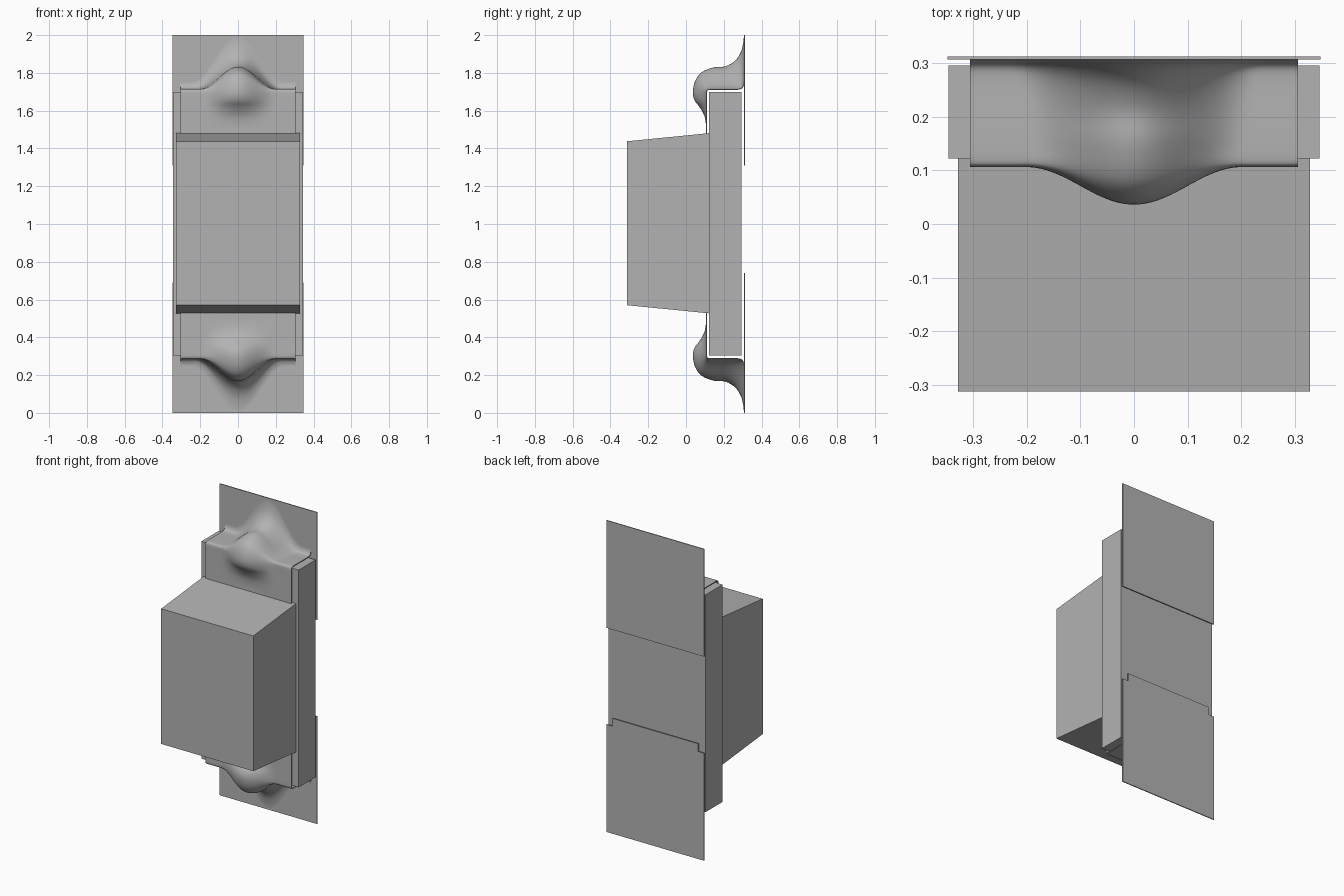
import bpy, bmesh, math
from mathutils import Vector

if "Cube" in bpy.data.objects:
    bpy.data.objects.remove(bpy.data.objects["Cube"])

grey = bpy.data.materials.new("plain grey")
grey.diffuse_color = (0.45, 0.45, 0.45, 1)
grey.use_nodes = True
grey.node_tree.nodes["Principled BSDF"].inputs["Base Color"].default_value = grey.diffuse_color


def make(name, verts, faces):
    me = bpy.data.meshes.new(name)
    me.from_pydata(verts, [], faces)
    me.materials.append(grey)
    ob = bpy.data.objects.new(name, me)
    bpy.context.collection.objects.link(ob)
    return ob


def prism(name, outline, axis, a, b):
    """Extrude a closed 2D outline along x (outline = y,z) or y (outline = x,z)."""
    n = len(outline)
    put = (lambda p, t: (t, p[0], p[1])) if axis == "x" else (lambda p, t: (p[0], t, p[1]))
    verts = [put(p, t) for t in (a, b) for p in outline]
    faces = [list(range(n)), list(range(n, 2 * n))]
    faces += [[i, (i + 1) % n, n + (i + 1) % n, n + i] for i in range(n)]
    ob = make(name, verts, faces)
    bm = bmesh.new()
    bm.from_mesh(ob.data)
    bmesh.ops.recalc_face_normals(bm, faces=bm.faces)
    bm.to_mesh(ob.data)
    bm.free()
    return ob


def smooth_path(pts, steps=4):
    """Catmull-Rom curve through the points."""
    p = [Vector(q) for q in pts]
    p = [2 * p[0] - p[1]] + p + [2 * p[-1] - p[-2]]
    out = []
    for k in range(1, len(p) - 2):
        a, b, c, d = p[k - 1:k + 3]
        for s in range(steps):
            t = s / steps
            out.append(0.5 * (2 * b + (c - a) * t + (2 * a - 5 * b + 4 * c - d) * t * t
                              + (3 * b - a - 3 * c + d) * t ** 3))
    return out + [p[-2]]


# Back slab and tapered front block
prism("back_slab", [(0.122, 0.305), (0.295, 0.305), (0.295, 1.70), (0.122, 1.70)], "x", -0.345, 0.345)
prism("front_block", [(-0.312, 0.57), (0.123, 0.527), (0.123, 1.481), (-0.312, 1.438)], "x", -0.327, 0.327)

# Wall plates, the lower one with a stepped tongue
prism("upper_wall_plate", [(-0.347, 1.31), (0.347, 1.31), (0.347, 2), (-0.347, 2)], "y", 0.306, 0.312)
prism("lower_wall_plate", [(-0.347, 0), (0.347, 0), (0.347, 0.69), (0.305, 0.69), (0.305, 0.74),
                           (-0.305, 0.74), (-0.305, 0.69), (-0.347, 0.69)], "y", 0.306, 0.312)

# Bent clip sheets: plain bend at the sides, swelling into a dome at the middle
dome = smooth_path([(.106, 1.47), (.106, 1.52), (.098, 1.57), (.075, 1.615), (.045, 1.655),
                    (.036, 1.70), (.05, 1.76), (.085, 1.805), (.15, 1.83), (.21, 1.835),
                    (.26, 1.865), (.29, 1.91), (.303, 1.96), (.3065, 1.995)])
bend = smooth_path([(.106, 1.47), (.106, 1.52), (.106, 1.57), (.106, 1.615), (.106, 1.655),
                    (.106, 1.69), (.108, 1.705), (.116, 1.713), (.15, 1.715), (.21, 1.715),
                    (.265, 1.715), (.292, 1.72), (.304, 1.74), (.3065, 1.76)])
COLS, ROWS = 60, len(dome)


def clip(name, upper):
    verts, faces = [], []
    for i in range(COLS + 1):
        x = -0.305 + 0.61 * i / COLS
        for j in range(ROWS):
            # the dome flares wider where it meets the wall
            r = 0.2 + 0.05 * max(0, (j / (ROWS - 1) - 0.6) / 0.4)
            w = math.cos(math.pi / 2 * min(1, abs(x) / r)) ** 2
            y, z = bend[j].lerp(dome[j], w)
            verts.append((x, y, z if upper else 2 - z))
    for i in range(COLS):
        for j in range(ROWS - 1):
            a, b = i * ROWS + j, (i + 1) * ROWS + j
            f = [a, b, b + 1, a + 1]
            faces.append(f if upper else f[::-1])
    ob = make(name, verts, faces)
    mod = ob.modifiers.new("sheet thickness", "SOLIDIFY")
    mod.thickness = 0.005
    mod.offset = -1
    bpy.ops.object.select_all(action="DESELECT")
    ob.select_set(True)
    bpy.context.view_layer.objects.active = ob
    bpy.ops.object.modifier_apply(modifier=mod.name)
    bpy.ops.object.shade_smooth_by_angle(angle=math.radians(45))


clip("upper_domed_clip", True)
clip("lower_domed_clip", False)
